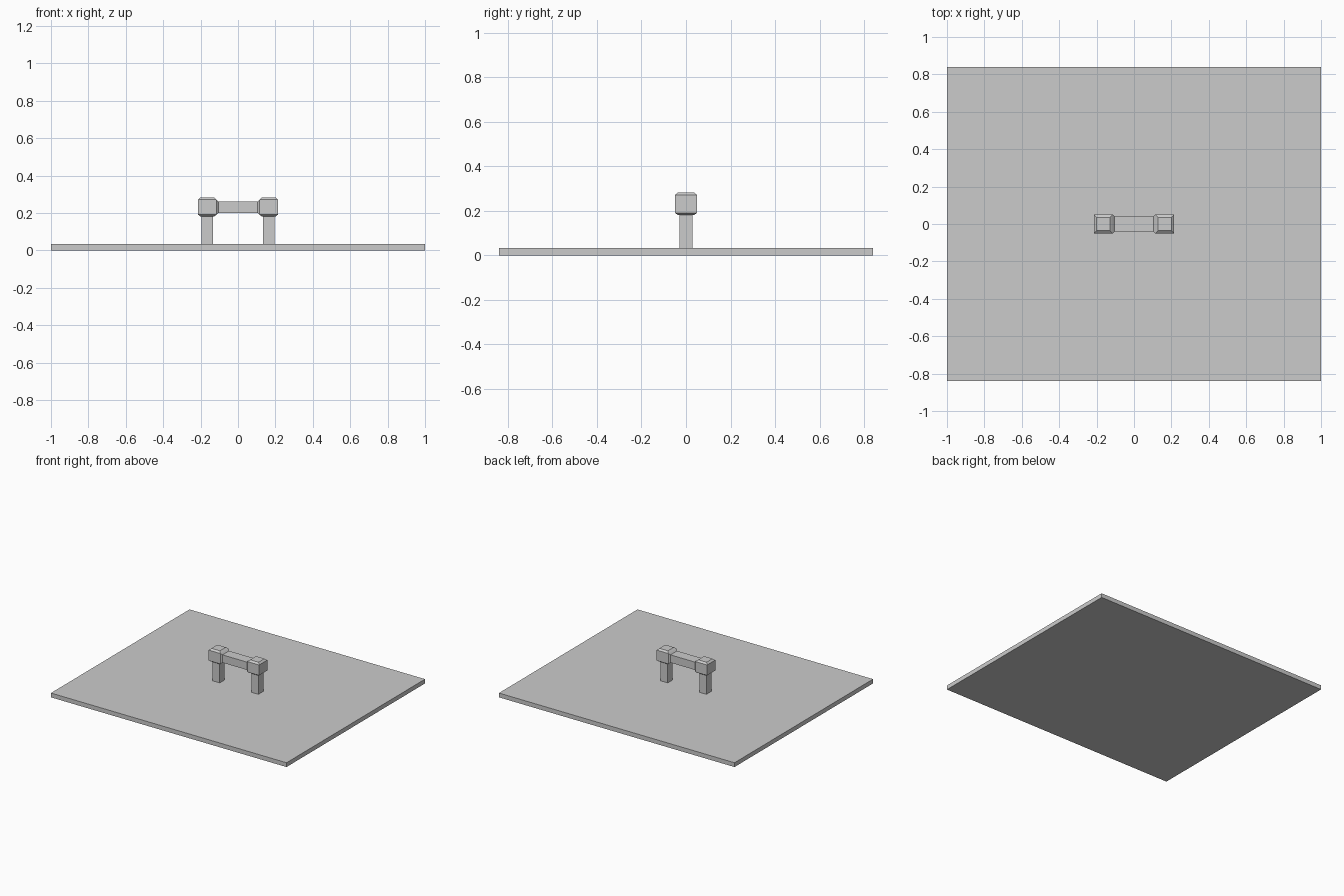
import bpy
import bmesh

cube = bpy.data.objects.get("Cube")
if cube:
    bpy.data.objects.remove(cube, do_unlink=True)

grey = bpy.data.materials.new("plain grey")
grey.use_nodes = True
colour = (0.6, 0.6, 0.6, 1)
grey.diffuse_color = colour
grey.node_tree.nodes["Principled BSDF"].inputs["Base Color"].default_value = colour


def loft(name, rings, caps=True):
    """Skin a row of four-cornered rings into one flat-shaded part."""
    bm = bmesh.new()
    loops = [[bm.verts.new(p) for p in ring] for ring in rings]
    for a, b in zip(loops, loops[1:]):
        for i in range(4):
            j = (i + 1) % 4
            bm.faces.new((a[i], a[j], b[j], b[i]))
    if caps:
        bm.faces.new(loops[0][::-1])
        bm.faces.new(loops[-1])
    bmesh.ops.recalc_face_normals(bm, faces=bm.faces)
    mesh = bpy.data.meshes.new(name)
    bm.to_mesh(mesh)
    bm.free()
    mesh.materials.append(grey)
    obj = bpy.data.objects.new(name, mesh)
    bpy.context.collection.objects.link(obj)
    return obj


def level(x, hx, hy, z):
    """Horizontal rectangle centred on x."""
    return [(x - hx, -hy, z), (x + hx, -hy, z), (x + hx, hy, z), (x - hx, hy, z)]


def section(x, hy, z0, z1):
    """Upright rectangle across the bar."""
    return [(x, -hy, z0), (x, hy, z0), (x, hy, z1), (x, -hy, z1)]


# Broad flat slab
loft("base_plate", [level(0, 1, 0.84, 0), level(0, 1, 0.84, 0.033)])

# Posts with chamfered end blocks
for side, x in (("left", 0.164), ("right", -0.164)):
    loft(side + "_post", [level(x, 0.03, 0.03, 0.033), level(x, 0.03, 0.03, 0.184)])
    loft(side + "_end_block", [
        level(x, 0.036, 0.036, 0.181),
        level(x, 0.05, 0.05, 0.191),
        level(x, 0.05, 0.05, 0.271),
        level(x, 0.036, 0.036, 0.283)])

# Crossbar flaring out to meet the end blocks
bar = loft("crossbar", [
    section(-0.114, 0.05, 0.191, 0.271),
    section(-0.104, 0.04, 0.2, 0.26),
    section(0.104, 0.04, 0.2, 0.26),
    section(0.114, 0.05, 0.191, 0.271)], caps=False)
